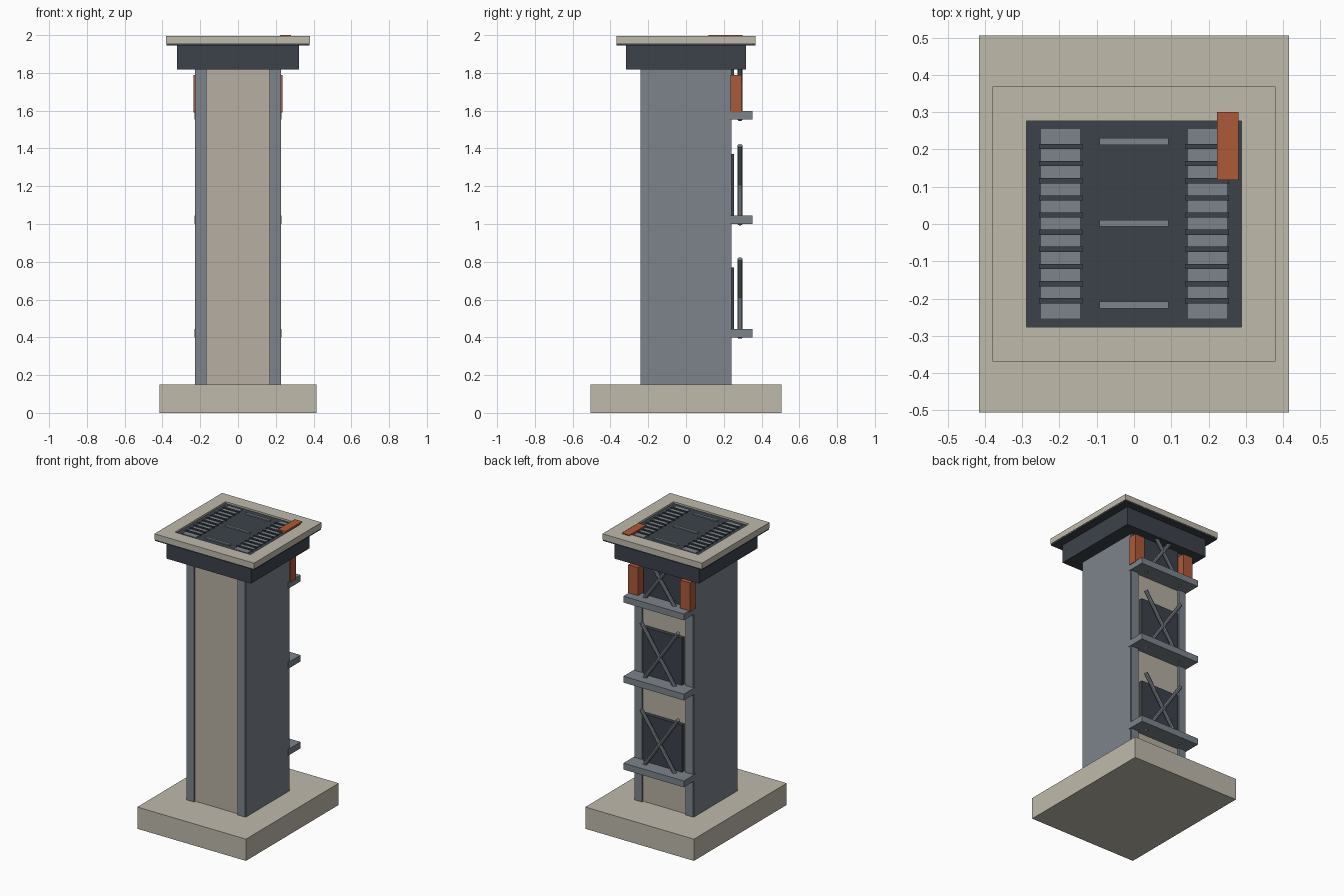
import bpy
from mathutils import Vector

if "Cube" in bpy.data.objects:
    bpy.data.objects.remove(bpy.data.objects["Cube"])


def material(name, rgb):
    m = bpy.data.materials.new(name)
    m.diffuse_color = (*rgb, 1)
    m.use_nodes = True
    m.node_tree.nodes["Principled BSDF"].inputs["Base Color"].default_value = m.diffuse_color
    return m


STONE = material("stone", (0.52, 0.49, 0.41))
PANEL = material("panel", (0.47, 0.43, 0.36))
STEEL = material("steel", (0.20, 0.23, 0.26))
DARK = material("dark_metal", (0.045, 0.055, 0.07))
ORANGE = material("orange", (0.42, 0.10, 0.04))


def box(name, x, y, z, mat):
    """Box from (min, max) ranges on each axis."""
    bpy.ops.mesh.primitive_cube_add(size=1, location=[(a + b) / 2 for a, b in (x, y, z)])
    o = bpy.context.object
    o.name = name
    o.scale = [b - a for a, b in (x, y, z)]
    bpy.ops.object.transform_apply(location=False, rotation=False, scale=True)
    o.data.materials.append(mat)
    return o


def span(s, lo, hi):
    """Range lo..hi mirrored to side s."""
    return tuple(sorted((s * lo, s * hi)))


def rod(name, a, b, r, mat):
    a, b = Vector(a), Vector(b)
    d = b - a
    bpy.ops.mesh.primitive_cylinder_add(vertices=10, radius=r, depth=d.length,
                                        location=(a + b) / 2,
                                        rotation=d.to_track_quat('Z', 'Y').to_euler())
    o = bpy.context.object
    o.name = name
    o.data.materials.append(mat)


# Base and column
box("base", (-0.415, 0.415), (-0.506, 0.506), (0, 0.15), STONE)
box("column_core", (-0.215, 0.215), (-0.228, 0.228), (0.15, 1.83), PANEL)
for s in (-1, 1):
    box("side_panel", span(s, 0.205, 0.2275), (-0.236, 0.236), (0.15, 1.83), STEEL)
    for t in (-1, 1):
        box("corner_strip", span(s, 0.167, 0.2225), span(t, 0.2, 0.242), (0.15, 1.83), STEEL)

# Collar and cap frame
box("collar", (-0.322, 0.322), (-0.318, 0.318), (1.818, 1.947), DARK)
box("cap_underplate", (-0.378, 0.378), (-0.367, 0.367), (1.945, 1.956), DARK)
for s in (-1, 1):
    box("cap_side_rail", span(s, 0.288, 0.38), (-0.369, 0.369), (1.955, 1.994), STONE)
    box("cap_end_rail", (-0.288, 0.288), span(s, 0.276, 0.369), (1.955, 1.994), STONE)

# Vent panel in the cap
box("vent_panel", (-0.288, 0.288), (-0.276, 0.276), (1.956, 1.982), DARK)
for s in (-1, 1):
    box("vent_backing", span(s, 0.145, 0.25), (-0.253, 0.255), (1.98, 1.986), STEEL)
    for i in range(10):
        y = -0.206 + i * 0.046
        box("vent_slat", span(s, 0.138, 0.255), (y - 0.007, y + 0.007), (1.98, 1.992), DARK)
for y in (-0.217, 0.002, 0.221):
    box("centre_bar", (-0.093, 0.092), (y - 0.009, y + 0.009), (1.98, 1.99), STEEL)
box("top_marker", (0.223, 0.28), (0.118, 0.3), (1.98, 2.0), ORANGE)

# Back shelves, dark plates and cross braces
for z in (0.40, 1.0, 1.553):
    box("back_shelf", (-0.231, 0.231), (0.222, 0.353), (z, z + 0.044), STEEL)
    box("back_plate", (-0.147, 0.147), (0.22, 0.255), (z + 0.03, min(z + 0.37, 1.9)), DARK)
    for s in (-1, 1):
        rod("cross_brace", (-s * 0.142, 0.286, z), (s * 0.142, 0.286, min(z + 0.415, 1.95)),
            0.0135, STEEL)

# Orange blocks under the collar at the back
for s in (-1, 1):
    box("back_block", span(s, 0.16, 0.236), (0.235, 0.295), (1.59, 1.79), ORANGE)
